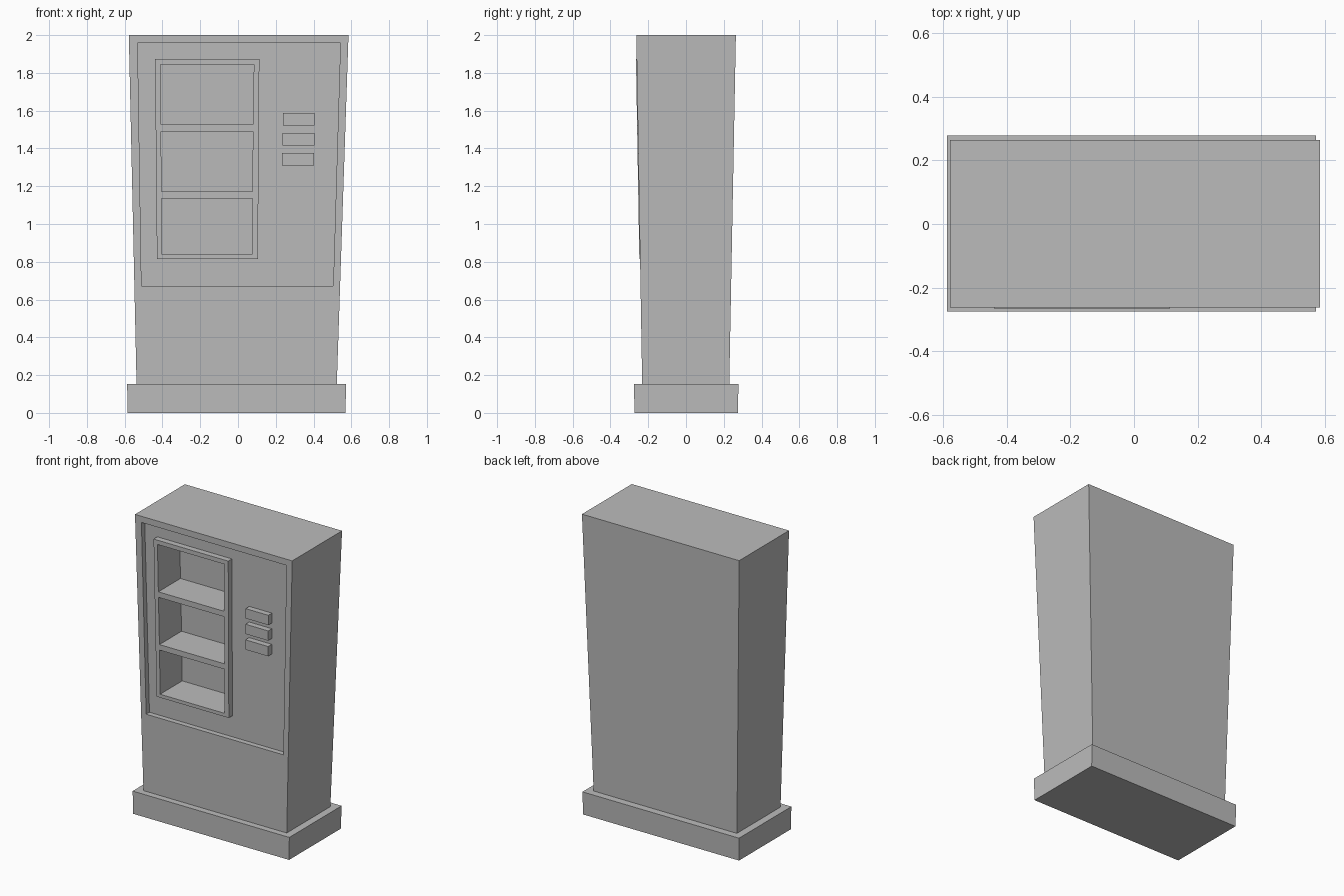
import bpy
import bmesh

cube = bpy.data.objects.get("Cube")
if cube:
    bpy.data.objects.remove(cube, do_unlink=True)

grey = bpy.data.materials.new("mid_grey")
grey.use_nodes = True
colour = (0.5, 0.5, 0.5, 1)
grey.diffuse_color = colour
grey.node_tree.nodes["Principled BSDF"].inputs["Base Color"].default_value = colour

BASE_TOP, TOP = 0.152, 2.0
RECESS = 0.035      # depth of the sunken front panel
PROUD = -0.004      # raised parts stand slightly in front of the cabinet
SHELF_DEPTH = 0.23


def block(name, low, high):
    """Tapered block between two rectangles (x0, x1, y0, y1, z)."""
    bm = bmesh.new()
    rings = []
    for x0, x1, y0, y1, z in (low, high):
        corners = ((x0, y0), (x1, y0), (x1, y1), (x0, y1))
        rings.append([bm.verts.new((x, y, z)) for x, y in corners])
    bottom, top = rings
    bm.faces.new(bottom[::-1])
    bm.faces.new(top)
    for i in range(4):
        j = (i + 1) % 4
        bm.faces.new((bottom[i], bottom[j], top[j], top[i]))
    mesh = bpy.data.meshes.new(name)
    bm.to_mesh(mesh)
    bm.free()
    mesh.materials.append(grey)
    obj = bpy.data.objects.new(name, mesh)
    bpy.context.collection.objects.link(obj)
    return obj


def front_y(z):
    """The cabinet front leans forward towards the top."""
    return -0.232 - 0.031 * (z - BASE_TOP) / (TOP - BASE_TOP)


def front_block(name, low, high, near, far):
    """Block that follows the leaning front; low and high are (x0, x1, z)."""
    ends = [(x0, x1, front_y(z) + near, front_y(z) + far, z) for x0, x1, z in (low, high)]
    return block(name, *ends)


def cut(obj, cutters):
    """Subtract the cutters and keep the result as plain mesh."""
    for cutter in cutters:
        cutter.hide_render = True
        mod = obj.modifiers.new("cut", 'BOOLEAN')
        mod.operation = 'DIFFERENCE'
        mod.solver = 'EXACT'
        mod.object = cutter
    graph = bpy.context.evaluated_depsgraph_get()
    mesh = bpy.data.meshes.new_from_object(obj.evaluated_get(graph))
    obj.modifiers.clear()
    obj.data = mesh


# Plinth and tapered cabinet
block("plinth", (-0.584, 0.569, -0.273, 0.274, 0), (-0.587, 0.572, -0.275, 0.278, BASE_TOP))
cabinet = block("cabinet", (-0.537, 0.523, front_y(BASE_TOP), 0.229, BASE_TOP),
                (-0.578, 0.585, front_y(TOP), 0.264, TOP))

# Display frame standing on the sunken panel
frame = front_block("display_frame", (-0.429, 0.105, 0.815), (-0.439, 0.113, 1.873),
                    PROUD, RECESS)

# Sunken panel and three open compartments
panel_cutter = front_block("panel_cutter", (-0.511, 0.504, 0.673), (-0.531, 0.542, 1.958),
                           -0.1, RECESS)
shelf_cutters = []
for low, high in (((-0.403, 0.073, 0.838), (-0.404, 0.076, 1.135)),
                  ((-0.404, 0.076, 1.172), (-0.408, 0.079, 1.489)),
                  ((-0.408, 0.079, 1.526), (-0.411, 0.084, 1.844))):
    shelf_cutters.append(front_block("shelf_cutter", low, high, -0.1, SHELF_DEPTH))

cut(cabinet, [panel_cutter] + shelf_cutters)
cut(frame, shelf_cutters)
for cutter in [panel_cutter] + shelf_cutters:
    bpy.data.objects.remove(cutter, do_unlink=True)

# Column of selection buttons
for i in range(3):
    z = 1.31 + 0.1055 * i
    x = 0.234 + 0.002 * i
    front_block(f"button_{i + 1}", (x, x + 0.168, z), (x, x + 0.168, z + 0.066),
                PROUD, RECESS)
